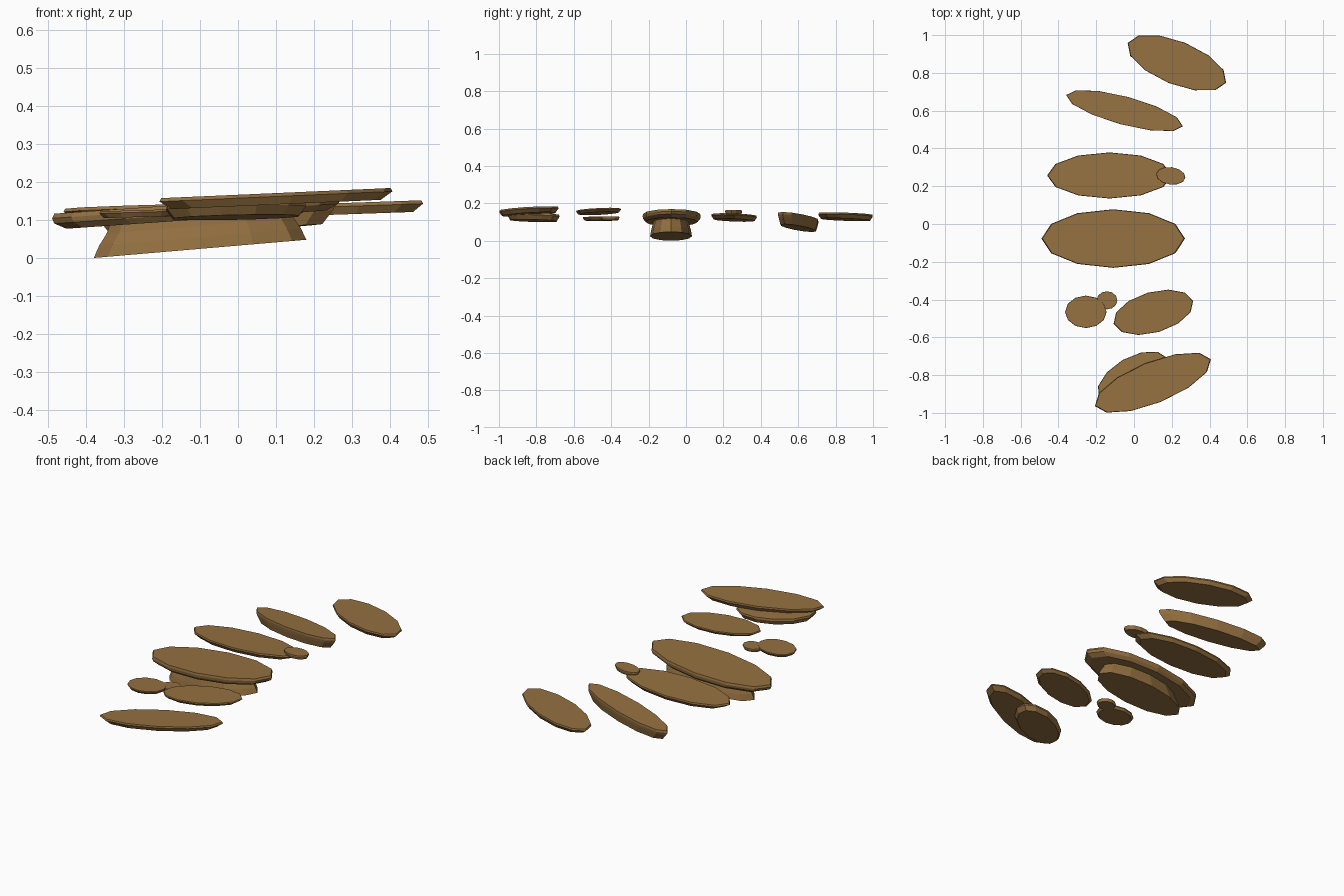
import bpy, bmesh, math

if "Cube" in bpy.data.objects:
    bpy.data.objects.remove(bpy.data.objects["Cube"])

wood = bpy.data.materials.new("warm brown")
wood.diffuse_color = (0.30, 0.165, 0.052, 1)
wood.use_nodes = True
wood.node_tree.nodes["Principled BSDF"].inputs["Base Color"].default_value = wood.diffuse_color


def slab(name, cx, cy, a, b, angle, z, rings, sx=0.045, sy=0.0, sides=12):
    """Tilted elliptical disc; rings = (scale, depth below top)."""
    bm = bmesh.new()
    t = math.radians(angle)
    loops = []
    for scale, depth in rings:
        loop = []
        for i in range(sides):
            u = 2 * math.pi * i / sides
            px, py = a * scale * math.cos(u), b * scale * math.sin(u)
            x = px * math.cos(t) - py * math.sin(t)
            y = px * math.sin(t) + py * math.cos(t)
            loop.append(bm.verts.new((cx + x, cy + y, z - depth + sx * x + sy * y)))
        loops.append(loop)
    bm.faces.new(loops[0])
    bm.faces.new(loops[-1][::-1])
    for up, low in zip(loops, loops[1:]):
        for i in range(sides):
            j = (i + 1) % sides
            bm.faces.new((up[i], low[i], low[j], up[j]))
    bmesh.ops.recalc_face_normals(bm, faces=bm.faces)
    me = bpy.data.meshes.new(name)
    bm.to_mesh(me)
    bm.free()
    me.materials.append(wood)
    ob = bpy.data.objects.new(name, me)
    bpy.context.collection.objects.link(ob)
    return ob


def rim(t, bottom=0.9):
    """Thin lip with an undercut underside."""
    return [(0.985, 0), (1.0, t * 0.3), (bottom, t)]


# Row of flat shelves, from back to front
slab("back_shelf", 0.227, 0.853, 0.281, 0.115, -22, 0.143, rim(0.03), 0.035)
slab("second_shelf", -0.05, 0.60, 0.32, 0.075, -15, 0.130,
     [(0.99, 0), (1.0, 0.012), (0.97, 0.028), (0.88, 0.062)], 0.07, -0.03)
slab("third_shelf", -0.13, 0.257, 0.33, 0.122, 0, 0.138, rim(0.028), 0.025, -0.04)
slab("third_shelf_bud", 0.195, 0.255, 0.078, 0.046, -8, 0.162, rim(0.022), 0.045)

# Large central shelf and the foot it stands on
slab("main_shelf", -0.11, -0.077, 0.38, 0.155, 0, 0.143,
     [(0.985, 0), (1.0, 0.012), (0.985, 0.026), (0.9, 0.042)], 0.07)
slab("main_foot", -0.10, -0.08, 0.28, 0.112, 0, 0.115,
     [(0.84, 0), (0.88, 0.03), (0.95, 0.06), (1.0, 0.091)], 0.0855)

# Smaller shelf with two buds
slab("fifth_shelf", 0.1025, -0.4675, 0.219, 0.108, 16, 0.166, rim(0.02), 0.045, 0.02)
slab("large_bud", -0.255, -0.465, 0.11, 0.086, 0, 0.126, rim(0.018), 0.03)
slab("small_bud", -0.143, -0.404, 0.055, 0.048, 0, 0.128, rim(0.018), 0.03)

# Front double shelf
slab("front_shelf", 0.10, -0.84, 0.331, 0.11, 22, 0.171, rim(0.03), 0.044)
slab("front_lower_shelf", -0.005, -0.815, 0.21, 0.11, 30, 0.142, rim(0.035), 0.045, -0.06)
